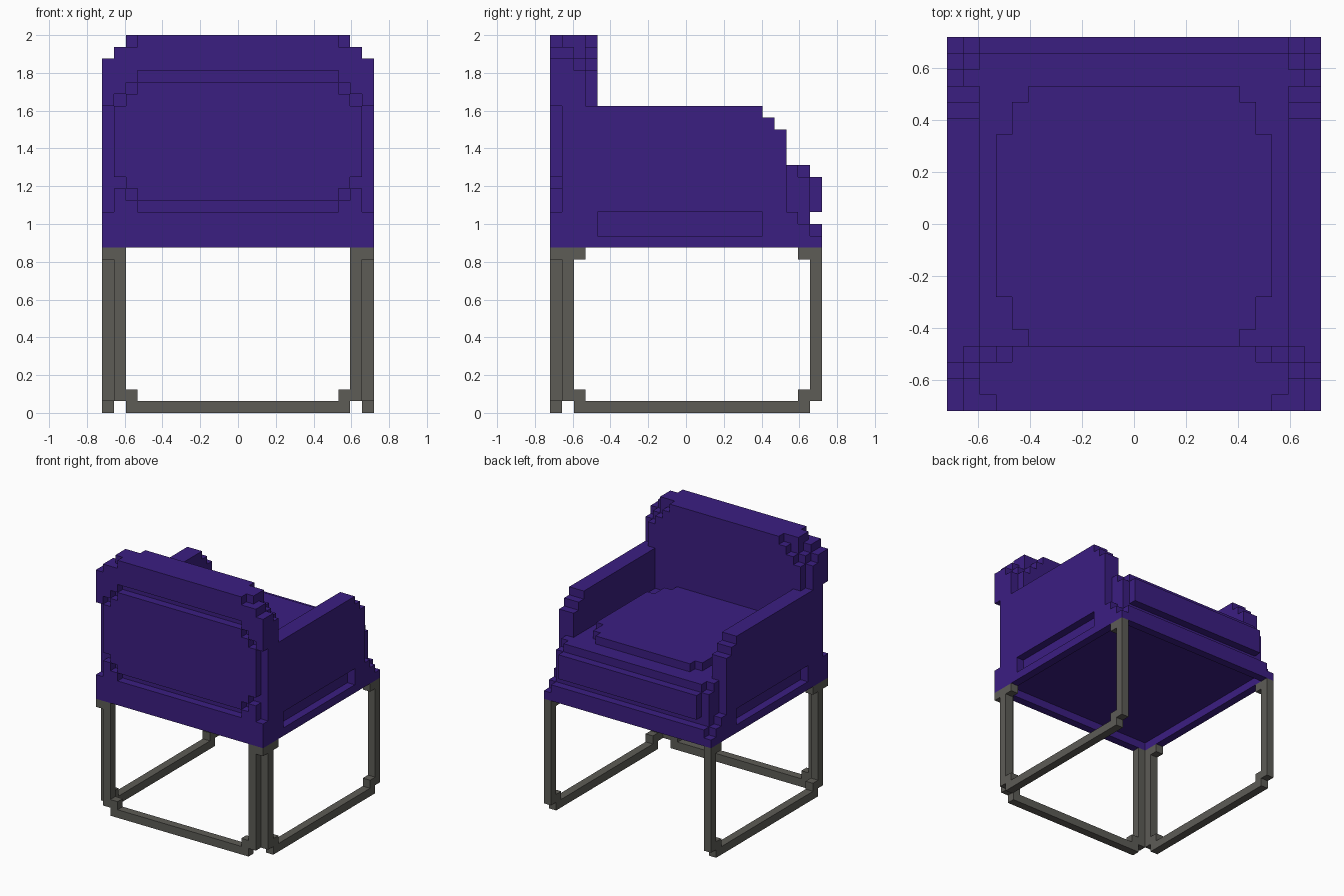
import bpy, bmesh
from mathutils import Vector

cube = bpy.data.objects.get("Cube")
if cube:
    bpy.data.objects.remove(cube, do_unlink=True)

UNIT = 2 / 32      # one block
SIZE = 23          # footprint in blocks


def material(name, rgb):
    m = bpy.data.materials.new(name)
    m.use_nodes = True
    m.diffuse_color = (*rgb, 1)
    m.node_tree.nodes["Principled BSDF"].inputs["Base Color"].default_value = (*rgb, 1)
    return m


purple = material("purple_fabric", (0.044, 0.0130, 0.222))
grey = material("grey_metal", (0.110, 0.107, 0.094))


def cells(x0, x1, y0, y1, z0, z1):
    return {(x, y, z) for x in range(x0, x1) for y in range(y0, y1) for z in range(z0, z1)}


def mirror(blocks):
    return {(SIZE - 1 - x, y, z) for x, y, z in blocks}


def build(name, blocks, mat):
    """Skin a set of unit blocks and merge the flat faces."""
    bm = bmesh.new()
    for c in blocks:
        for axis in range(3):
            for side in (0, 1):
                near = list(c)
                near[axis] += 2 * side - 1
                if tuple(near) in blocks:
                    continue
                u, v = (axis + 1) % 3, (axis + 2) % 3
                ring = []
                for du, dv in ((0, 0), (1, 0), (1, 1), (0, 1)):
                    p = Vector(c)
                    p[axis] += side
                    p[u] += du
                    p[v] += dv
                    p -= Vector((SIZE / 2, SIZE / 2, 0))
                    ring.append(bm.verts.new(p * UNIT))
                bm.faces.new(ring if side else ring[::-1])
    bmesh.ops.remove_doubles(bm, verts=bm.verts[:], dist=UNIT / 100)
    bmesh.ops.dissolve_limit(bm, angle_limit=0.01, verts=bm.verts[:], edges=bm.edges[:])
    mesh = bpy.data.meshes.new(name)
    bm.to_mesh(mesh)
    bm.free()
    mesh.materials.append(mat)
    obj = bpy.data.objects.new(name, mesh)
    bpy.context.collection.objects.link(obj)


# Seat base: side slots, stepped front corners, recessed underside
base = cells(0, 23, 0, 23, 14, 16) | cells(0, 23, 0, 22, 16, 17)
cut = cells(0, 1, 4, 18, 15, 17) | cells(0, 1, 22, 23, 15, 16) | cells(0, 1, 21, 22, 16, 17)
base -= cut | mirror(cut) | cells(1, 22, 1, 22, 14, 15)
build("seat_base", base, purple)

# Seat body with a projecting front pad
build("seat_body", cells(2, 21, 4, 22, 17, 21) | cells(2, 21, 22, 23, 17, 20), purple)

# Loose cushion with stepped corners
build("seat_cushion", cells(5, 18, 4, 20, 21, 22) | cells(4, 19, 5, 19, 21, 22)
      | cells(3, 20, 7, 17, 21, 22), purple)

# Armrests with a stepped front edge
arm = (cells(0, 2, 4, 18, 17, 26) | cells(0, 2, 18, 19, 17, 25) | cells(0, 2, 19, 20, 17, 24)
       | cells(1, 2, 20, 21, 17, 21) | cells(1, 2, 21, 22, 17, 20))
build("right_armrest", arm, purple)
build("left_armrest", mirror(arm), purple)

# Backrest: stepped top corners and a groove framing the rear panel
back = cells(2, 21, 0, 4, 17, 32)
wing = (cells(0, 2, 0, 4, 17, 26) | cells(0, 2, 0, 2, 26, 30) | cells(1, 2, 0, 2, 30, 31)
        | cells(0, 1, 2, 3, 26, 29) | cells(1, 2, 2, 3, 26, 30) | cells(1, 2, 3, 4, 26, 29))
back |= wing | mirror(wing)
groove = (cells(3, 20, 0, 1, 17, 18) | cells(3, 20, 0, 1, 28, 29) | cells(0, 1, 0, 1, 17, 26)
          | cells(2, 3, 0, 1, 18, 19) | cells(1, 2, 0, 1, 19, 20)
          | cells(2, 3, 0, 1, 27, 28) | cells(1, 2, 0, 1, 26, 27))
corner = cells(2, 3, 0, 1, 31, 32) | cells(2, 4, 3, 4, 31, 32) | cells(2, 3, 3, 4, 30, 31)
back -= groove | mirror(groove) | corner | mirror(corner)
build("backrest", back, purple)

# Side leg frames: two posts, floor bar and corner gussets
side = (cells(0, 1, 1, 2, 1, 14) | cells(0, 1, 22, 23, 1, 14) | cells(0, 1, 2, 22, 0, 1))
for y in (2, 21):
    side |= cells(0, 1, y, y + 1, 1, 2) | cells(0, 1, y, y + 1, 13, 14)
build("right_leg_frame", side, grey)
build("left_leg_frame", mirror(side), grey)

# Cross frame joining the two sides
post = cells(1, 2, 0, 1, 1, 14) | cells(2, 3, 0, 1, 1, 2) | cells(0, 1, 0, 1, 13, 14)
build("cross_leg_frame", cells(2, 21, 0, 1, 0, 1) | post | mirror(post), grey)
